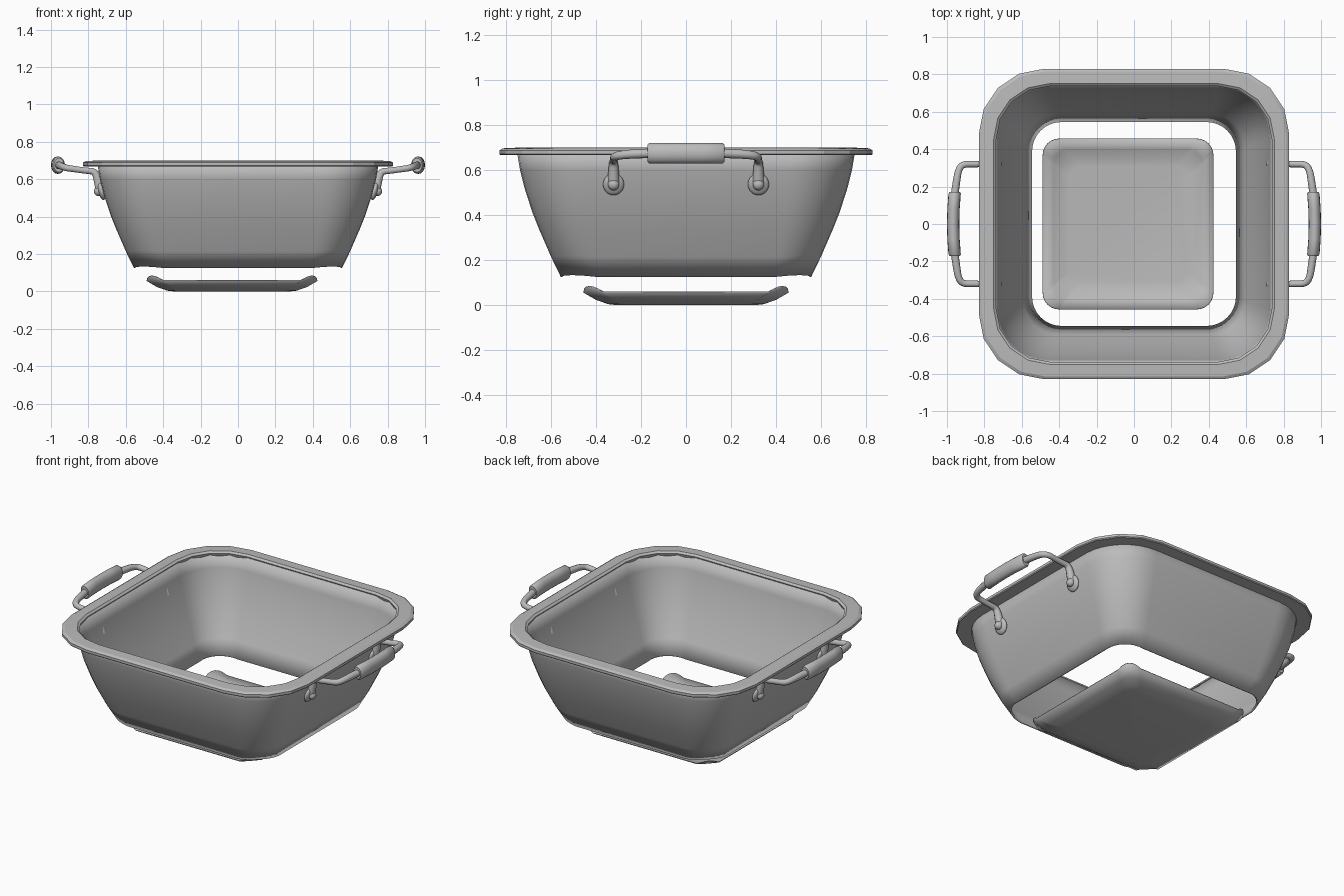
import bpy, bmesh, math
from mathutils import Matrix

if "Cube" in bpy.data.objects:
    bpy.data.objects.remove(bpy.data.objects["Cube"], do_unlink=True)

metal = bpy.data.materials.new("grey_metal")
metal.use_nodes = True
GREY = (0.5, 0.5, 0.5, 1)
metal.diffuse_color = GREY
metal.node_tree.nodes["Principled BSDF"].inputs["Base Color"].default_value = GREY


def finish(obj, angle=35):
    """Give the part its material and smooth shading."""
    obj.data.materials.clear()
    obj.data.materials.append(metal)
    bpy.ops.object.select_all(action='DESELECT')
    obj.select_set(True)
    bpy.context.view_layer.objects.active = obj
    bpy.ops.object.shade_smooth_by_angle(angle=math.radians(angle))


def add_mesh(name, bm, angle=35):
    me = bpy.data.meshes.new(name)
    bm.to_mesh(me)
    bm.free()
    obj = bpy.data.objects.new(name, me)
    bpy.context.collection.objects.link(obj)
    finish(obj, angle)
    return obj


def rounded_square(half, z, radius, segs, lift=0.0, cx=0.0):
    """Counter-clockwise rounded square; corners may be lifted."""
    pts = []
    for q in range(4):
        sx, sy = ((1, 1), (-1, 1), (-1, -1), (1, -1))[q]
        for i in range(segs + 1):
            t = math.pi / 2 * i / segs
            a = q * math.pi / 2 + t
            pts.append((cx + sx * (half - radius) + radius * math.cos(a),
                        sy * (half - radius) + radius * math.sin(a),
                        z + lift * math.sin(2 * t)))
    return pts


def loft(rings, caps=(False, False), cyclic=False):
    bm = bmesh.new()
    rows = [[bm.verts.new(p) for p in ring] for ring in rings]
    n = len(rows[0])
    pairs = list(zip(rows, rows[1:])) + ([(rows[-1], rows[0])] if cyclic else [])
    for a, b in pairs:
        for i in range(n):
            j = (i + 1) % n
            bm.faces.new((a[i], a[j], b[j], b[i]))
    if caps[0]:
        bm.faces.new(rows[0][::-1])
    if caps[1]:
        bm.faces.new(rows[-1])
    return bm


def thicken(obj, thickness):
    mod = obj.modifiers.new("thickness", 'SOLIDIFY')
    mod.thickness = thickness
    mod.offset = -1


# Bowl wall: half width, height, corner radius, corner lift
wall = [(0.556, 0.124, 0.17, 0.009), (0.60, 0.215, 0.19, 0.004),
        (0.65, 0.33, 0.22, 0), (0.682, 0.41, 0.245, 0), (0.715, 0.51, 0.265, 0),
        (0.738, 0.60, 0.285, 0), (0.752, 0.685, 0.29, 0)]
thicken(add_mesh("bowl_wall", loft(
    [rounded_square(h, z, r, 8, lift) for h, z, r, lift in wall])), 0.012)

# Flat rim with faceted corners
rim = [(0.745, 0.667, 0.29), (0.825, 0.667, 0.345), (0.83, 0.672, 0.35),
       (0.83, 0.688, 0.35), (0.815, 0.697, 0.34), (0.75, 0.70, 0.295),
       (0.737, 0.69, 0.285)]
add_mesh("rim", loft([rounded_square(h, z, r, 4) for h, z, r in rim],
                     cyclic=True), 20)

# Separate base dish under the open bottom, set slightly to one side
dish = [(0.31, 0.0, 0.06, 0), (0.345, 0.004, 0.07, 0.001),
        (0.40, 0.023, 0.08, 0.008), (0.457, 0.056, 0.09, 0.025)]
thicken(add_mesh("base_dish", loft(
    [rounded_square(h, z, r, 6, lift, -0.032) for h, z, r, lift in dish],
    caps=(True, False))), 0.005)


# Handles
def rod(name, points):
    cu = bpy.data.curves.new(name, 'CURVE')
    cu.dimensions = '3D'
    cu.bevel_depth = 0.019
    cu.bevel_resolution = 3
    cu.use_fill_caps = True
    sp = cu.splines.new('NURBS')
    sp.points.add(len(points) - 1)
    for p, (x, y, z, r) in zip(sp.points, points):
        p.co = (x, y, z, 1)
        p.radius = r
    sp.order_u = 3
    sp.use_endpoint_u = True
    sp.resolution_u = 4
    obj = bpy.data.objects.new(name, cu)
    bpy.context.collection.objects.link(obj)
    bpy.ops.object.select_all(action='DESELECT')
    obj.select_set(True)
    bpy.context.view_layer.objects.active = obj
    bpy.ops.object.convert(target='MESH')
    finish(bpy.context.view_layer.objects.active, 50)


def dome(name, centre, size, tilt):
    bm = bmesh.new()
    bmesh.ops.create_uvsphere(bm, u_segments=20, v_segments=12, radius=1)
    bm.transform(Matrix.Translation(centre) @ Matrix.Rotation(tilt, 4, 'Y')
                 @ Matrix.Diagonal((*size, 1)))
    add_mesh(name, bm, 60)


path = [(0.733, 0.322, 0.535, 1.5), (0.748, 0.322, 0.59, 1.25),
        (0.764, 0.322, 0.642, 1.0), (0.81, 0.321, 0.645, 0.9),
        (0.86, 0.32, 0.652, 0.9), (0.918, 0.32, 0.66, 0.95),
        (0.94, 0.285, 0.668, 1.0), (0.95, 0.22, 0.673, 1.1),
        (0.96, 0.15, 0.675, 1.1)]
# Grip stations along y: position, section scale, centre x
stations = [(-0.172, 0.82, 0.957), (-0.162, 1, 0.959), (-0.08, 1, 0.965),
            (0, 1, 0.967), (0.08, 1, 0.965), (0.162, 1, 0.959), (0.172, 0.82, 0.957)]

for sx, side in ((1, "left"), (-1, "right")):
    for sy, end in ((1, "back"), (-1, "front")):
        tag = f"{side}_{end}"
        rod(f"handle_rod_{tag}", [(sx * x, sy * y, z, r) for x, y, z, r in path])
        dome(f"handle_pad_{tag}", (sx * 0.73, sy * 0.322, 0.537),
             (0.018, 0.047, 0.05), sx * 0.26)
        dome(f"rivet_{tag}", (sx * 0.748, sy * 0.322, 0.535),
             (0.022, 0.025, 0.025), sx * 0.26)
    rings = [[(sx * cx + 0.033 * s * math.cos(a), y, 0.675 + 0.046 * s * math.sin(a))
              for a in (2 * math.pi * k / 16 for k in range(16))]
             for y, s, cx in stations]
    bm = loft(rings, caps=(True, True))
    bmesh.ops.recalc_face_normals(bm, faces=bm.faces)
    add_mesh(f"grip_{side}", bm, 40)
